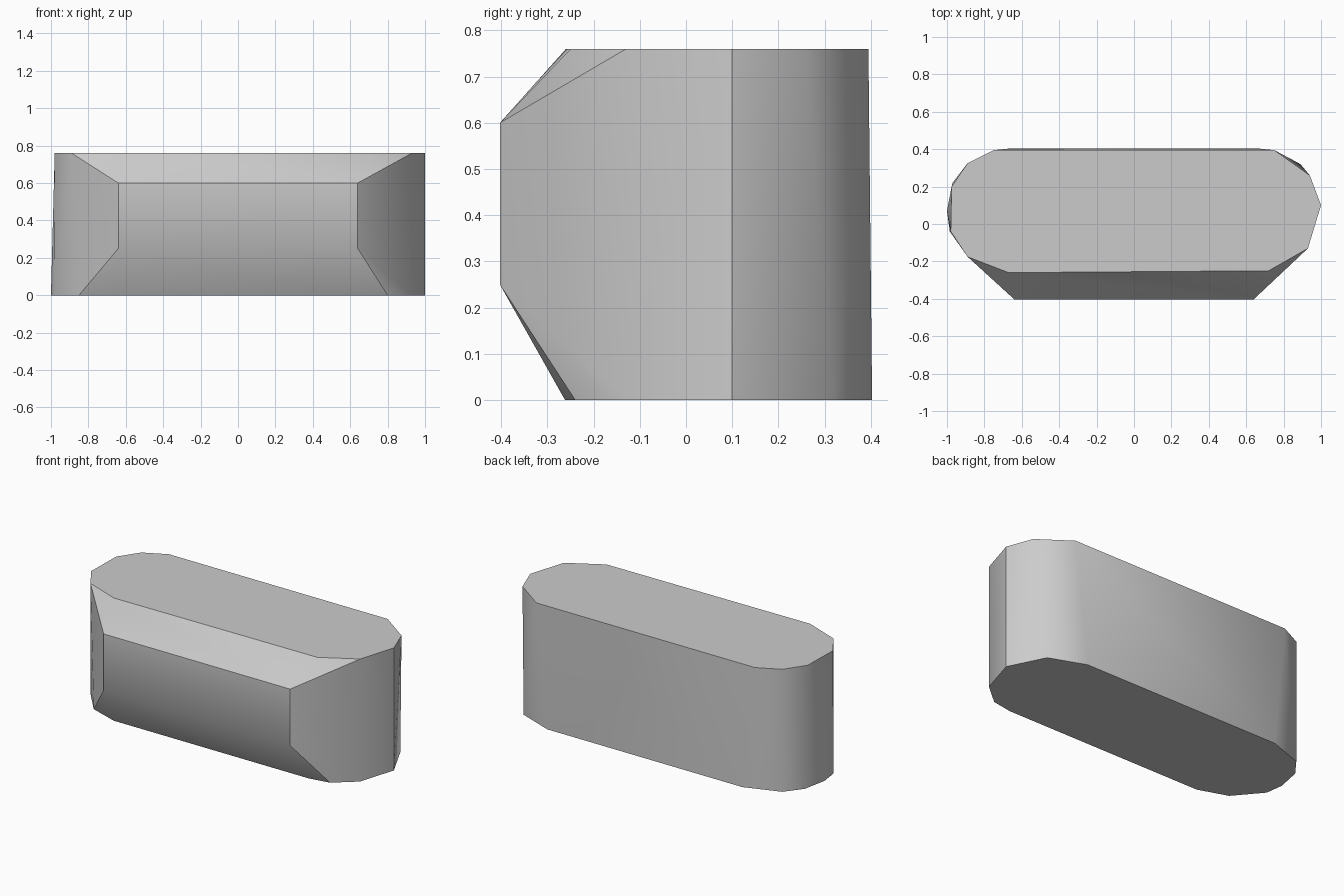
import bpy, bmesh
from math import radians

cube = bpy.data.objects.get("Cube")
if cube:
    bpy.data.objects.remove(cube, do_unlink=True)

HEIGHT = 0.76

# Plain grey finish
grey = bpy.data.materials.new("plain_grey")
grey.use_nodes = True
colour = (0.6, 0.6, 0.6, 1)
grey.diffuse_color = colour
grey.node_tree.nodes["Principled BSDF"].inputs["Base Color"].default_value = colour

# Rounded slab outlines, and the flat front panel standing proud of them
top = [(-0.98, -0.04), (-0.89, -0.175), (-0.67, -0.26), (0.72, -0.25),
       (0.93, -0.13), (1.0, 0.10), (0.94, 0.26), (0.75, 0.395),
       (-0.75, 0.395), (-0.89, 0.325), (-0.975, 0.2)]
bottom = [(-0.985, -0.04), (-0.85, -0.2), (-0.67, -0.262), (0.67, -0.262),
          (0.80, -0.24), (0.93, -0.13), (1.0, 0.10), (0.89, 0.32),
          (0.67, 0.403), (-0.67, 0.403), (-0.89, 0.325), (-0.97, 0.22), (-1.0, 0.07)]
panel = [(x, -0.403, z) for x in (-0.64, 0.64) for z in (0.25, 0.60)]

# Body: the convex skin around the outlines and the panel
bm = bmesh.new()
points = [(x, y, HEIGHT) for x, y in top] + [(x, y, 0) for x, y in bottom] + panel
for p in points:
    bm.verts.new(p)
bmesh.ops.convex_hull(bm, input=bm.verts[:])
bmesh.ops.dissolve_limit(bm, angle_limit=radians(0.5), verts=bm.verts[:], edges=bm.edges[:])
bmesh.ops.recalc_face_normals(bm, faces=bm.faces[:])
mesh = bpy.data.meshes.new("faceted_body")
bm.to_mesh(mesh)
bm.free()
mesh.materials.append(grey)
body = bpy.data.objects.new("faceted_body", mesh)
bpy.context.collection.objects.link(body)

# Soft shading with crisp main edges
bpy.ops.object.select_all(action='DESELECT')
body.select_set(True)
bpy.context.view_layer.objects.active = body
bpy.ops.object.shade_smooth_by_angle(angle=radians(30))
